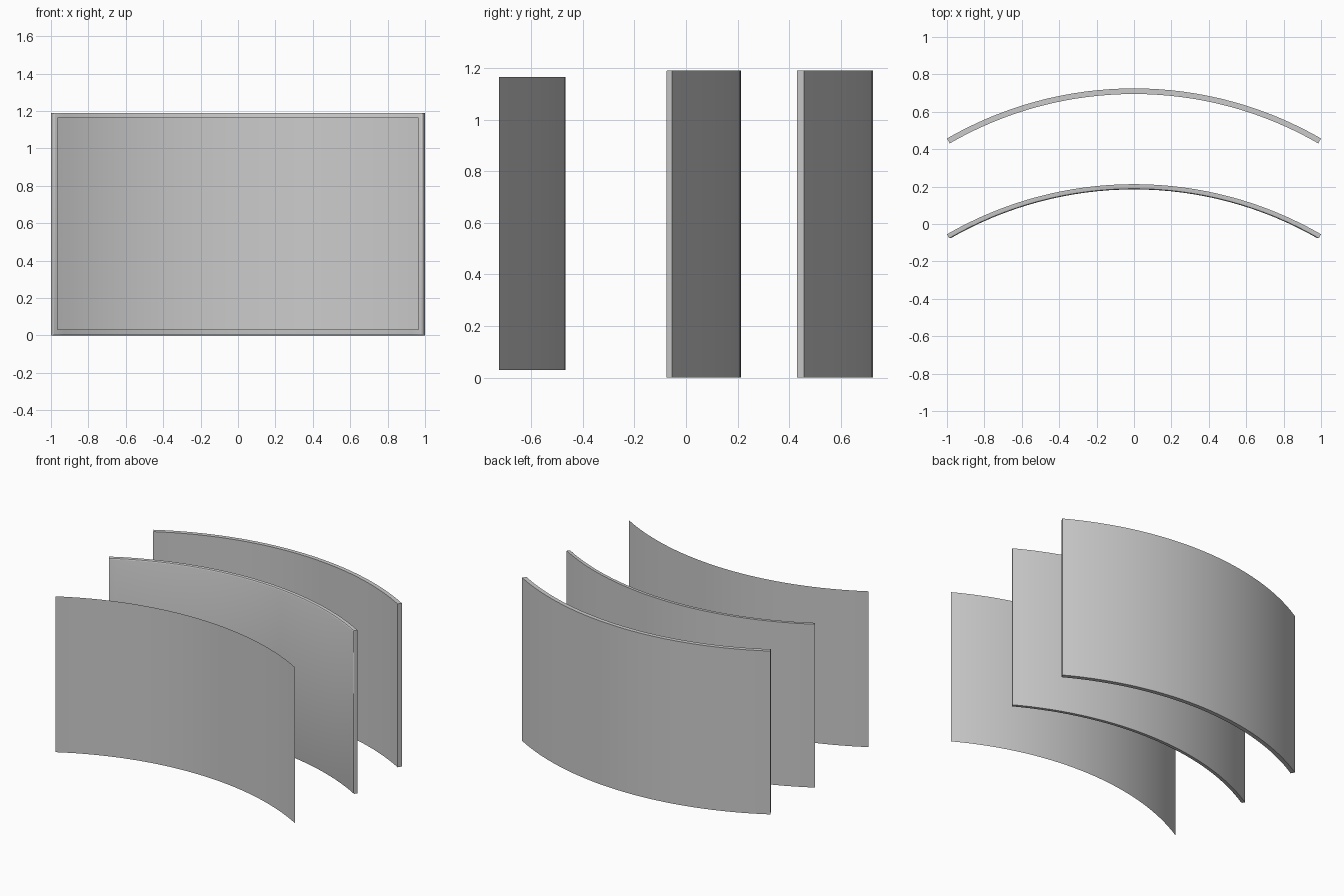
import bpy, bmesh
from math import sin, cos, radians

if "Cube" in bpy.data.objects:
    bpy.data.objects.remove(bpy.data.objects["Cube"])

SEGMENTS = 32


def curved_panel(name, apex_y, radius, half_angle, z0, z1, thickness=0.0, bevel=0.0):
    """Vertical panel bent about a z axis, convex towards the back (+y)."""
    bm = bmesh.new()
    cy = apex_y - radius
    inner = radius - thickness

    def arc(r, z):
        angles = [radians(half_angle) * (2 * i / SEGMENTS - 1) for i in range(SEGMENTS + 1)]
        return [bm.verts.new((r * sin(a), cy + r * cos(a), z)) for a in angles]

    lines = [arc(inner, z0), arc(inner, z1)]
    if thickness:
        lines += [arc(radius, z1), arc(radius, z0)]
    pairs = list(zip(lines, lines[1:]))
    if thickness:
        pairs.append((lines[-1], lines[0]))
    for a, b in pairs:
        for i in range(SEGMENTS):
            bm.faces.new((a[i], a[i + 1], b[i + 1], b[i]))
    if thickness:
        for end in (0, -1):
            bm.faces.new([line[end] for line in lines])
        bmesh.ops.recalc_face_normals(bm, faces=bm.faces)
    # Soften the rim around the front face
    if bevel:
        front = set(lines[0] + lines[1])
        rim = [e for e in bm.edges if set(e.verts) <= front
               and e.calc_face_angle(0) > 1.0]
        bmesh.ops.bevel(bm, geom=rim, offset=bevel, segments=3, profile=0.5,
                        affect='EDGES', clamp_overlap=True)
    mesh = bpy.data.meshes.new(name)
    bm.to_mesh(mesh)
    bm.free()
    obj = bpy.data.objects.new(name, mesh)
    bpy.context.collection.objects.link(obj)
    bpy.ops.object.select_all(action='DESELECT')
    obj.select_set(True)
    bpy.context.view_layer.objects.active = obj
    bpy.ops.object.shade_smooth_by_angle(angle=radians(30))
    return obj


# Thin display sheet at the front
curved_panel("front_sheet", -0.467, 1.94, 29.83, 0.03, 1.165)
# Middle slab with a rounded front rim
curved_panel("middle_panel", 0.213, 2.0, 30, 0.0, 1.19, 0.028, 0.008)
# Plain slab at the back
curved_panel("back_panel", 0.725, 2.0, 30, 0.0, 1.19, 0.03)
